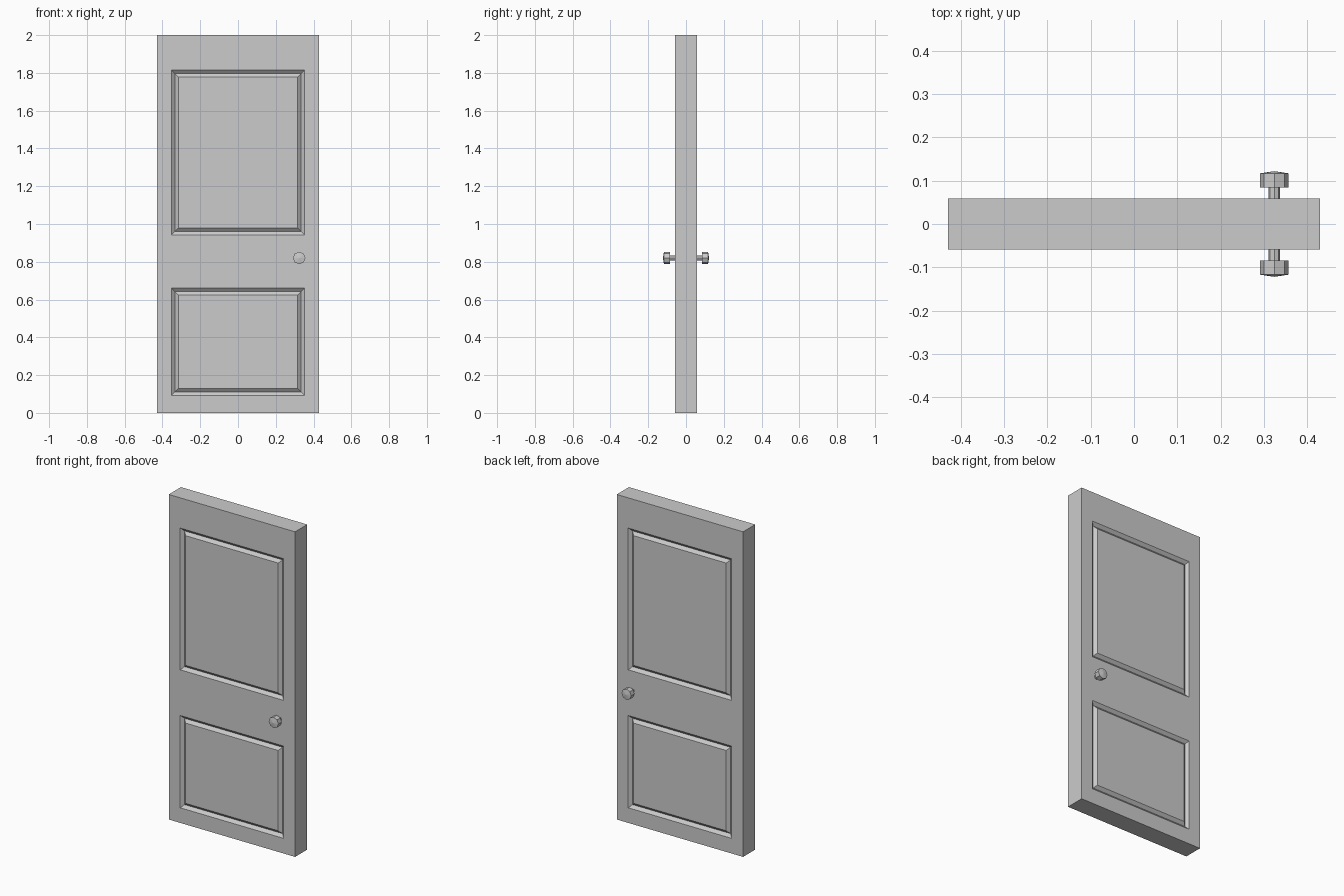
import bpy, bmesh, math
from mathutils import Vector

if "Cube" in bpy.data.objects:
    bpy.data.objects.remove(bpy.data.objects["Cube"])

W, T, H = 0.43, 0.059, 2.0          # half width, half thickness, height
PX = 0.352                          # half width of the panels
PANELS = [(0.093, 0.661), (0.942, 1.814)]
GROOVE, DEPTH = 0.0185, 0.016       # half width and depth of the V groove

grey = bpy.data.materials.new("door_grey")
grey.diffuse_color = (0.6, 0.6, 0.6, 1)
grey.use_nodes = True
grey.node_tree.nodes["Principled BSDF"].inputs["Base Color"].default_value = grey.diffuse_color


def finish(bm, name):
    bmesh.ops.recalc_face_normals(bm, faces=bm.faces)
    me = bpy.data.meshes.new(name)
    bm.to_mesh(me)
    bm.free()
    me.materials.append(grey)
    ob = bpy.data.objects.new(name, me)
    bpy.context.collection.objects.link(ob)
    return ob


# Door slab, cut along the panel outlines
bm = bmesh.new()
bmesh.ops.create_cube(bm, size=1)
for v in bm.verts:
    v.co = Vector((v.co.x * 2 * W, v.co.y * 2 * T, (v.co.z + 0.5) * H))
cuts = [((x, 0, 0), (1, 0, 0)) for x in (-PX, PX)]
cuts += [((0, 0, z), (0, 0, 1)) for p in PANELS for z in p]
for co, no in cuts:
    bmesh.ops.bisect_plane(bm, geom=bm.verts[:] + bm.edges[:] + bm.faces[:],
                           plane_co=co, plane_no=no)
bm.normal_update()

# V grooves around each panel, front and back
panels = []
for f in bm.faces:
    c = f.calc_center_median()
    if abs(f.normal.y) > 0.9 and abs(c.x) < PX and any(a < c.z < b for a, b in PANELS):
        panels.append(f)
for d in (-DEPTH, DEPTH):
    bmesh.ops.inset_individual(bm, faces=panels, thickness=GROOVE, depth=d,
                               use_even_offset=True)
    bm.normal_update()
finish(bm, "door_slab")


# Eight-sided knob with stem, turned around the y axis
def knob(name, side):
    profile = [(0.0135, 0.05), (0.0135, 0.084), (0.033, 0.084), (0.033, 0.117)]
    n = 8
    bm = bmesh.new()
    rings = []
    for r, y in profile:
        rings.append([bm.verts.new((0.324 + r * math.cos(2 * math.pi * i / n), side * y,
                                    0.82 + r * math.sin(2 * math.pi * i / n)))
                      for i in range(n)])
    for a, b in zip(rings, rings[1:]):
        for i in range(n):
            j = (i + 1) % n
            bm.faces.new((a[i], a[j], b[j], b[i]))
    bm.faces.new(rings[0])
    tip = bm.verts.new((0.324, side * 0.122, 0.82))
    for i in range(n):
        bm.faces.new((rings[-1][i], rings[-1][(i + 1) % n], tip))
    finish(bm, name)


knob("front_knob", -1)
knob("back_knob", 1)
